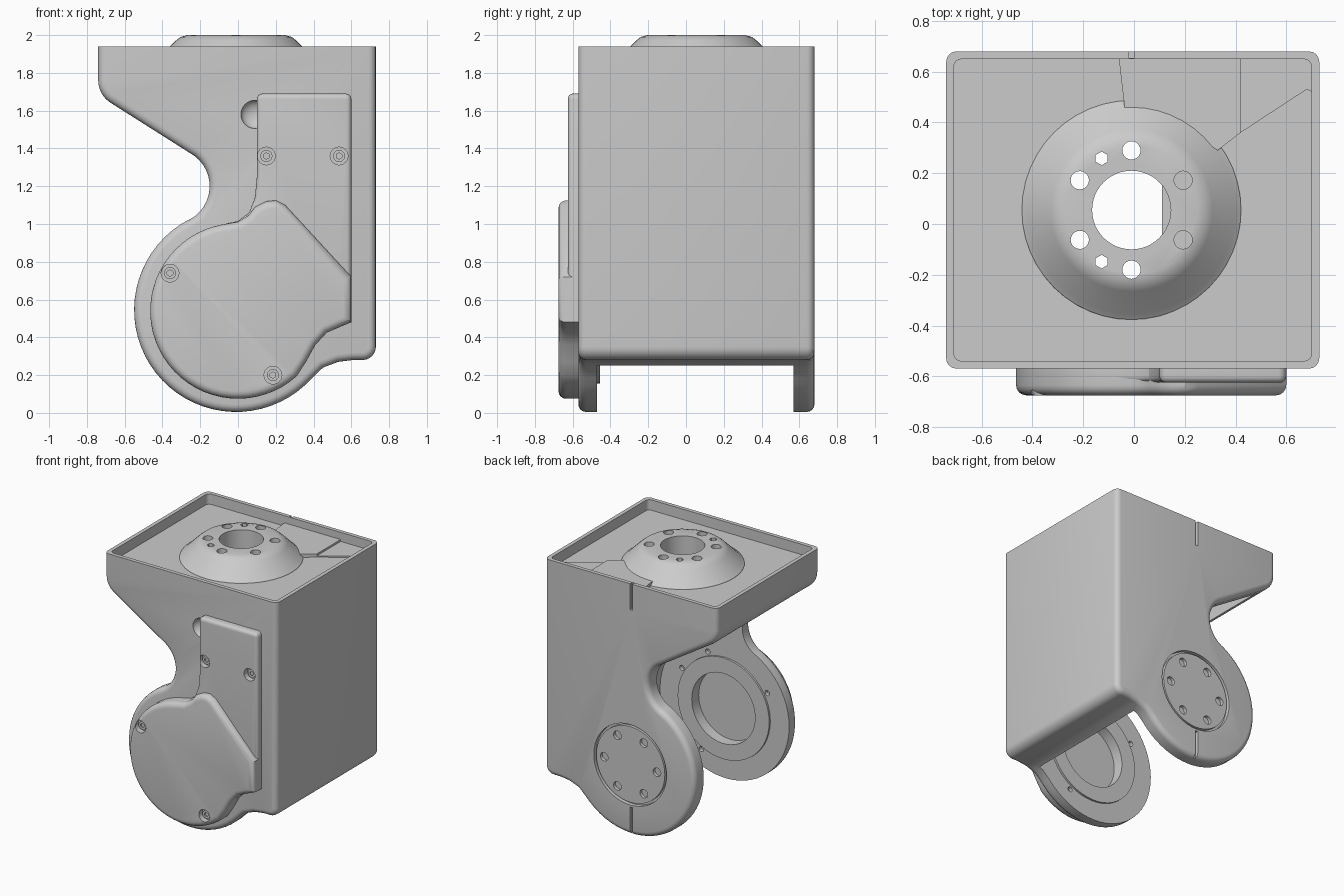
import bpy, bmesh
from math import sin, cos, radians, pi
from mathutils import Matrix

if "Cube" in bpy.data.objects:
    bpy.data.objects.remove(bpy.data.objects["Cube"], do_unlink=True)

GREY = (0.6, 0.6, 0.6, 1)
mat = bpy.data.materials.new("plain grey")
mat.use_nodes = True
mat.diffuse_color = GREY
mat.node_tree.nodes["Principled BSDF"].inputs["Base Color"].default_value = GREY


def arc(cx, cy, r, a0, a1, n):
    angles = [radians(a0 + (a1 - a0) * i / n) for i in range(n + 1)]
    return [(cx + r * cos(a), cy + r * sin(a)) for a in angles]


def finish(bm, name):
    bmesh.ops.recalc_face_normals(bm, faces=bm.faces)
    mesh = bpy.data.meshes.new(name)
    bm.to_mesh(mesh)
    bm.free()
    ob = bpy.data.objects.new(name, mesh)
    mesh.materials.append(mat)
    bpy.context.collection.objects.link(ob)
    return ob


def prism(name, outline, d0, d1, axis="y", round_if=None, size=0.03):
    """Extrude an outline along y or z, rounding the edges chosen by round_if."""
    bm = bmesh.new()
    place = (lambda p, d: (p[0], d, p[1])) if axis == "y" else (lambda p, d: (p[0], p[1], d))
    a = [bm.verts.new(place(p, d0)) for p in outline]
    b = [bm.verts.new(place(p, d1)) for p in outline]
    bm.faces.new(a)
    bm.faces.new(b[::-1])
    n = len(a)
    for i in range(n):
        j = (i + 1) % n
        bm.faces.new((a[i], b[i], b[j], a[j]))
    bmesh.ops.recalc_face_normals(bm, faces=bm.faces)
    if round_if:
        edges = [e for e in bm.edges if round_if(e.verts[0].co, e.verts[1].co)]
        bmesh.ops.bevel(bm, geom=edges, offset=size, segments=4, profile=0.5,
                        affect="EDGES", clamp_overlap=False)
    return finish(bm, name)


def disc(name, x, y, z, r, depth, axis="y", sides=32):
    """Cylinder centred on a point."""
    bm = bmesh.new()
    bmesh.ops.create_cone(bm, cap_ends=True, segments=sides, radius1=r, radius2=r, depth=depth)
    turn = Matrix.Rotation(pi / 2, 4, "X") if axis == "y" else Matrix()
    bmesh.ops.transform(bm, matrix=Matrix.Translation((x, y, z)) @ turn, verts=bm.verts)
    return finish(bm, name)


def box(name, x, y, z):
    return prism(name, [(x[0], z[0]), (x[1], z[0]), (x[1], z[1]), (x[0], z[1])], *y)


def cut(target, cutter, keep=False):
    cutter.hide_render = True
    mod = target.modifiers.new("cut", "BOOLEAN")
    mod.operation, mod.solver, mod.object = "DIFFERENCE", "EXACT", cutter
    bpy.context.view_layer.objects.active = target
    bpy.ops.object.modifier_apply(modifier=mod.name)
    if not keep:
        bpy.data.objects.remove(cutter, do_unlink=True)


FRONT, BACK, TOP, HUB = -0.57, 0.68, 1.94, 0.545

# Housing: side outline with overhang, neck and round lower lobe
outline = ([(0.73, TOP), (-0.74, TOP)] + arc(-0.6, 1.76, 0.14, 180, 234, 6)
           + arc(-0.35, 1.2, 0.2, 54, -62, 12) + arc(-0.01, HUB, 0.54, 118, 318, 36)
           + [(0.45, 0.24), (0.53, 0.27), (0.61, 0.28)] + arc(0.66, 0.35, 0.07, 270, 360, 6))
housing = prism("housing", outline, FRONT, BACK,
                round_if=lambda p, q: abs(p.y - q.y) < 1e-4 and min(p.z, q.z) < TOP - 0.01,
                size=0.04)

# Open space between the two arms, curved around the hub
cavity = ([(-0.68, 1.8), (0.11, 1.8)] + arc(0, HUB, 0.55, 78, -29, 20)
          + [(0.48, -0.2), (-1, -0.2), (-1, 1.66), (-0.68, 1.66)])
cut(housing, prism("cavity_cutter", cavity, -0.47, 0.57))

# Sunken deck inside a thin rim
deck = [(-0.71, -0.54), (0.7, -0.54), (0.7, 0.65), (-0.71, 0.65)]
cut(housing, prism("deck_cutter", deck, 1.86, 2.1, "z",
                   lambda p, q: abs(p.z - q.z) > 0.1, 0.03))

# Bearing seat in the front arm, bolt plate seat and marks in the back arm
cut(housing, disc("seat_cutter", 0, -0.49, HUB, 0.27, 0.1, sides=48))
cut(housing, disc("plate_cutter", 0, BACK, HUB, 0.31, 0.06, sides=48))
for z in ((-0.05, 0.22), (1.74, 2.0)):
    cut(housing, box("mark_cutter", (-0.02, 0), (BACK - 0.025, BACK + 0.1), z))

# Cable pocket beside the cover
bm = bmesh.new()
bmesh.ops.create_uvsphere(bm, u_segments=20, v_segments=12, radius=0.075)
bmesh.ops.transform(bm, verts=bm.verts,
                    matrix=Matrix.Translation((0.09, FRONT, 1.58)) @ Matrix.Diagonal((1, 0.6, 1, 1)))
cut(housing, finish(bm, "pocket_cutter"))

# Turned mounting dome on the deck
DX, DY = -0.01, 0.055
bm = bmesh.new()
rings = []
for r, z in ((0.44, 1.84), (0.43, 1.865), (0.41, 1.88), (0.32, 1.97), (0.295, 1.99), (0.26, 2.0)):
    rings.append([bm.verts.new((x, y, z)) for x, y in arc(DX, DY, r, 0, 352.5, 47)])
for lo, hi in zip(rings, rings[1:]):
    for i in range(48):
        j = (i + 1) % 48
        bm.faces.new((lo[i], lo[j], hi[j], hi[i]))
bm.faces.new(rings[0][::-1])
bm.faces.new(rings[-1])
dome = finish(bm, "mounting_dome")

# Centre bore, six round holes and two hexagonal ones through dome and deck
bores = [(DX, DY, 0.155, 48)]
for angles, r, sides in ((range(30, 390, 60), 0.036, 20), ((120, 240), 0.027, 6)):
    for a in angles:
        bores.append((DX + 0.235 * cos(radians(a)), DY + 0.235 * sin(radians(a)), r, sides))
for x, y, r, sides in bores:
    tool = disc("bore_cutter", x, y, 1.93, r, 0.36, "z", sides)
    cut(dome, tool, keep=True)
    cut(housing, tool)

# Raised panels at the back of the deck
prism("deck_panel", [(-0.06, 0.655), (-0.035, 0.44), (0.2, 0.38), (0.33, 0.29), (0.42, 0.36),
                     (0.42, 0.655)], 1.85, 1.885, "z")
prism("corner_panel", [(0.42, 0.655), (0.42, 0.36), (0.68, 0.53), (0.705, 0.52),
                       (0.705, 0.655)], 1.85, 1.87, "z")

# Front cover: a shallow upper plate and a deeper round lower shell
lobe = arc(0, 0.54, 0.465, 100, 312, 36) + [(0.36, 0.27), (0.41, 0.36), (0.47, 0.425),
                                            (0.54, 0.455), (0.6, 0.48)]
upper = (lobe + arc(0.57, 1.66, 0.03, 0, 90, 4) + arc(0.13, 1.66, 0.03, 90, 180, 4)
         + [(0.1, 1.25), (0.09, 1.14), (0.06, 1.06), (0, 1.015)])
lower = lobe + [(0.6, 0.72), (0.25, 1.1), (0.2, 1.125), (0.15, 1.12), (0.09, 1.09),
                (0.055, 1.045), (0, 1.012)]
covers = []
for name, pts, y, size in (("cover_plate", upper, -0.625, 0.025), ("cover_shell", lower, -0.675, 0.04)):
    covers.append(prism(name, pts, y, FRONT + 0.01,
                        round_if=lambda p, q, y=y: max(p.y, q.y) < y + 1e-4, size=size))

# Cover screws in counterbores
for i, (x, z, y) in enumerate(((0.15, 1.36, -0.625), (0.535, 1.36, -0.625),
                               (-0.36, 0.74, -0.675), (0.185, 0.2, -0.675))):
    tool = disc("screw_cutter", x, y, z, 0.047, 0.09, sides=24)
    for cover in covers:
        cut(cover, tool, keep=True)
    bpy.data.objects.remove(tool, do_unlink=True)
    head = disc(f"cover_screw_{i + 1}", x, y + 0.04, z, 0.032, 0.03, sides=20)
    cut(head, disc("socket_cutter", x, y + 0.02, z, 0.017, 0.03, sides=6))

# Bearing ring on the inside of the front arm
ring = disc("bearing_ring", 0, -0.468, HUB, 0.39, 0.026, sides=48)
cut(ring, disc("ring_cutter", 0, -0.468, HUB, 0.27, 0.1, sides=48))
for a in (30, 70, 150, 298):
    cut(housing, disc("pin_cutter", 0.42 * cos(radians(a)), -0.47, HUB + 0.42 * sin(radians(a)),
                      0.02, 0.06, sides=16))

# Bolt plate on the back arm
plate = disc("bolt_plate", 0, BACK - 0.025, HUB, 0.292, 0.04, sides=48)
for a in range(0, 360, 60):
    x, z = 0.225 * cos(radians(a)), HUB + 0.225 * sin(radians(a))
    cut(plate, disc("bolt_cutter", x, BACK, z, 0.033, 0.06, sides=20))

# Smooth curved areas, keep edges crisp
bpy.ops.object.select_all(action="DESELECT")
for ob in bpy.context.collection.objects:
    if ob.type == "MESH" and mat.name in ob.data.materials:
        ob.select_set(True)
        bpy.context.view_layer.objects.active = ob
bpy.ops.object.shade_smooth_by_angle(angle=radians(30))
